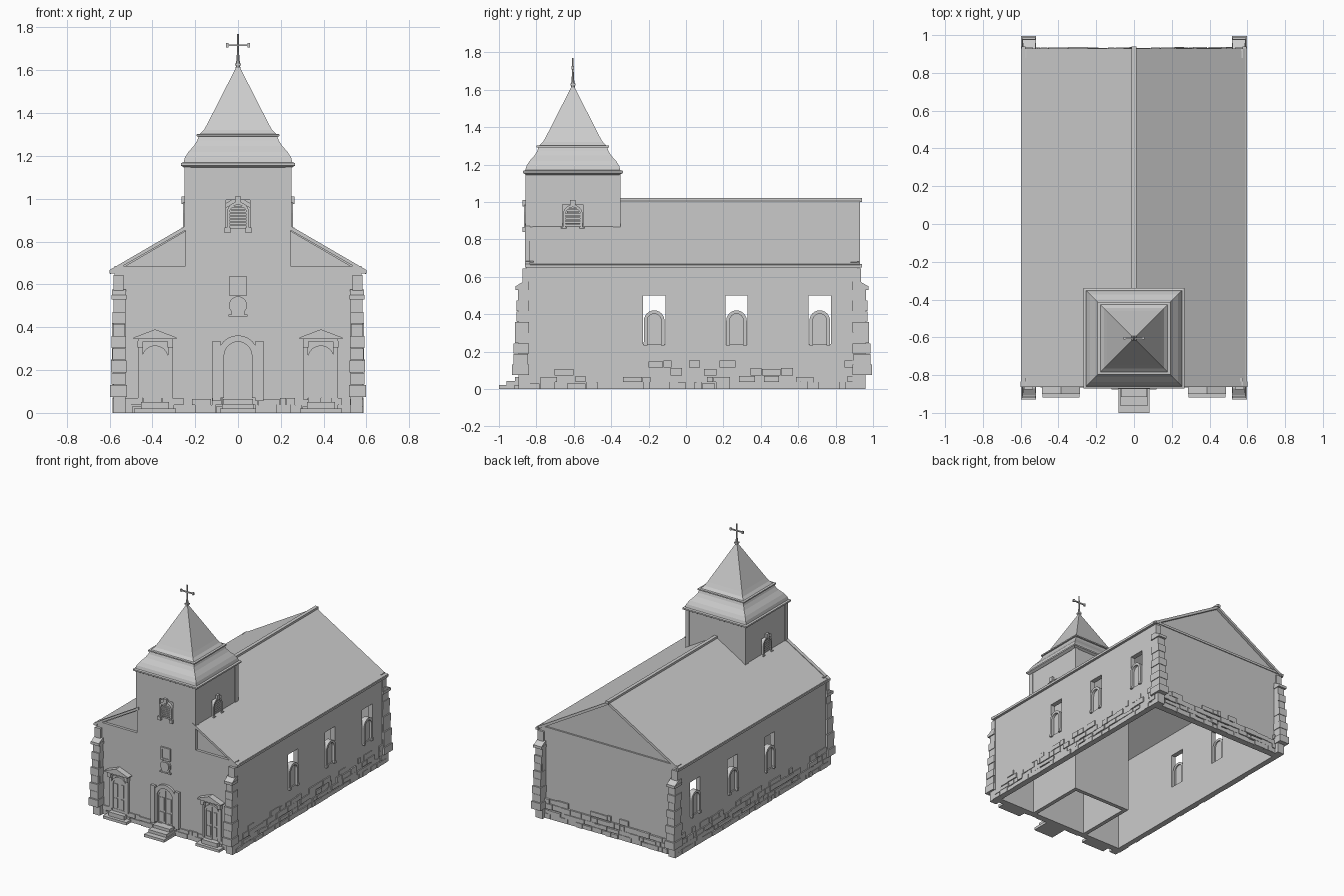
import bpy, bmesh, math, random
from mathutils import Vector

if "Cube" in bpy.data.objects:
    bpy.data.objects.remove(bpy.data.objects["Cube"])
random.seed(4)


def finish(name, bm):
    bmesh.ops.recalc_face_normals(bm, faces=bm.faces)
    me = bpy.data.meshes.new(name)
    bm.to_mesh(me)
    bm.free()
    ob = bpy.data.objects.new(name, me)
    bpy.context.collection.objects.link(ob)
    return ob


def add_box(bm, x0, x1, y0, y1, z0, z1):
    r = bmesh.ops.create_cube(bm, size=1)
    for v in r['verts']:
        v.co = Vector(((x0 + x1) / 2 + v.co.x * (x1 - x0), (y0 + y1) / 2 + v.co.y * (y1 - y0),
                       (z0 + z1) / 2 + v.co.z * (z1 - z0)))


def boxes(name, *bs):
    bm = bmesh.new()
    for b in bs:
        add_box(bm, *b)
    return finish(name, bm)


def prism(name, pts, axis, d0, d1):
    """Extrude a (u, z) outline along y or x."""
    bm = bmesh.new()
    put = (lambda u, v, d: (u, d, v)) if axis == 'y' else (lambda u, v, d: (d, u, v))
    a = [bm.verts.new(put(u, v, d0)) for u, v in pts]
    b = [bm.verts.new(put(u, v, d1)) for u, v in pts]
    bm.faces.new(a)
    bm.faces.new(b)
    for i in range(len(pts)):
        j = (i + 1) % len(pts)
        bm.faces.new((a[i], a[j], b[j], b[i]))
    return finish(name, bm)


def arch(c, w, z0, z1, n=12):
    """Round-topped outline, half width w, from z0 to crown z1."""
    arc = [(c + w * math.cos(math.pi * i / n), z1 - w + w * math.sin(math.pi * i / n)) for i in range(n + 1)]
    return [(c + w, z0)] + arc + [(c - w, z0)]


def arch_band(c, w, z0, z1, t):
    return arch(c, w, z0, z1) + arch(c, w - t, z0, z1 - t)[::-1]


def wall(name, axis, u0, u1, d0, d1, z0, z1, holes, h0, h1):
    """Wall along an axis with a row of rectangular openings."""
    segs = [(u0, u1, z0, h0), (u0, u1, h1, z1)]
    edges = [u0] + [e for h in holes for e in h] + [u1]
    segs += [(edges[i], edges[i + 1], h0, h1) for i in range(0, len(edges), 2)]
    if axis == 'x':
        return boxes(name, *[(a, b, d0, d1, c, d) for a, b, c, d in segs])
    return boxes(name, *[(d0, d1, a, b, c, d) for a, b, c, d in segs])


def loft_square(name, prof, cy):
    """Stack of square rings (half width, z), closed at both ends."""
    bm = bmesh.new()
    rings = [[bm.verts.new((sx * r, cy + sy * r, z)) for sx, sy in ((-1, -1), (1, -1), (1, 1), (-1, 1))]
             for r, z in prof]
    bm.faces.new(rings[0])
    for a, b in zip(rings, rings[1:]):
        for i in range(4):
            j = (i + 1) % 4
            bm.faces.new((a[i], a[j], b[j], b[i]))
    bm.faces.new(rings[-1])
    return finish(name, bm)


# nave walls
F = -0.855
WIN = (-0.17, 0.27, 0.715)
for s in (-1, 1):
    wall("side_wall", 'y', F, 0.92, min(s * .54, s * .577), max(s * .54, s * .577), 0, 0.67,
         [(y - .06, y + .06) for y in WIN], .24, .5)
    for y in WIN:
        prism("window_frame", arch_band(y, .055, .235, .42, .018), 'x', s * .55, s * .588)
        prism("window_pane", arch(y, .038, .24, .403), 'x', s * .56, s * .568)
        boxes("window_feet", *[(min(s * .55, s * .592), max(s * .55, s * .592), y + k - .01, y + k + .01, .232, .25)
                               for k in (-.046, .046)])
prism("front_wall", [(-.577, 0), (.577, 0), (.577, .685), (.225, .685), (.225, .86), (-.225, .86),
                     (-.225, .685), (-.577, .685)], 'y', F, F + .04)
boxes("back_wall", (-.577, .577, .88, .92, 0, .68))
for y in (-.835, .885):
    prism("gable", [(-.57, .66), (.57, .66), (0, 1.0)], 'y', y, y + .025)
boxes("back_cornice", (-.577, .577, .915, .926, .665, .682))

# roof
prism("roof", [(0, 1.012), (.598, .663), (.598, .648), (.575, .655), (0, .99), (-.575, .655),
               (-.598, .648), (-.598, .663)], 'y', -.845, .93)
boxes("ridge_cap", (-.013, .013, -.4, .94, 1.0, 1.02))
for s in (-1, 1):
    boxes("eave_cornice", (s * .585 - .01, s * .585 + .01, -.86, .94, .65, .668))
    prism("front_verge", [(s * .225, .885), (s * .6, .667), (s * .6, .65), (s * .225, .865)], 'y', -.862, -.835)

# plinth stones
plinth = bmesh.new()
for row, (z0, z1, keep) in enumerate(((0, .036, 1), (.038, .07, .96), (.073, .112, .85), (.115, .153, .6))):
    for side in range(4):
        if side == 0 and row > 1:
            continue
        lo, hi = (-.582, .582) if side < 2 else (F, .93)
        t = lo
        while t < hi - .01:
            e = min(t + random.uniform(.03, .11), hi)
            p = random.uniform(.004, .011)
            if random.random() < keep:
                top = z1 - random.choice((0, 0, .006))
                if side == 0:
                    add_box(plinth, t, e - .003, F - p, F + .02, z0, top)
                elif side == 1:
                    add_box(plinth, t, e - .003, .9, .925 + p, z0, top)
                else:
                    s = 1 if side == 2 else -1
                    add_box(plinth, *sorted((s * .55, s * (.576 + p))), t, e - .003, z0, top)
            t = e
finish("plinth_stones", plinth)

# corner buttresses
for s in (-1, 1):
    for f in (-1, 1):
        bm = bmesh.new()
        yo, yi = (-.93, -.84) if f < 0 else (.995, .89)
        n = 8
        for i in range(n):
            z0 = .075 + i * .057
            k = i / (n - 1)
            j = .005 * (i % 2)
            add_box(bm, *sorted((s * (.518 + .008 * k + j), s * (.597 - .012 * k - j))),
                    *sorted((yo - f * (.028 * k + j), yi + f * j)), z0, z0 + .055)
        add_box(bm, *sorted((s * .525, s * .582)), *sorted((yo - f * .035, yi)), 0, .53)
        add_box(bm, *sorted((s * .52, s * .59)), *sorted((yo - f * .018, yi)), .53, .55)
        finish("buttress", bm)
        prism("buttress_cap", [(yo - f * .022, .55), (yi, .55), (yi, .575), (f * (.87 if f < 0 else .93), .575)],
              'x', s * .522, s * .588)
        boxes("corner_strip", (*sorted((s * .535, s * .582)), *sorted((f * (.875 if f < 0 else .935), yi)), .55, .645))

# tower walls with louvred openings
T, CY = .245, -.605
wall("tower_front", 'x', -T, T, CY - .25, CY - .22, 0.68, 1.16, [(-.055, .055)], .86, .995)
boxes("tower_back", (-T, T, CY + .22, CY + .25, 0, 1.16))
for s in (-1, 1):
    wall("tower_side", 'y', CY - .245, CY + .245, *sorted((s * .215, s * T)), 0, 1.16,
         [(CY - .055, CY + .055)], .87, .985)
    for y in (CY - .235, CY + .235):
        boxes("tower_corner", (s * .235 - .014, s * .235 + .014, y - .019, y + .019, .855, 1.15))
for axis, c, s, d in (('y', 0, -1, CY - .25), ('x', CY, -1, -T), ('x', CY, 1, T)):
    i = -s
    prism("louver_frame", arch_band(c, .052, .86, .985, .013), axis, d + i * .025, d - i * .012)
    louver = []
    for k in range(7):
        z = .872 + k * .014
        w = .04 if k < 5 else .03
        a, b = sorted((d + i * .02, d - i * .006))
        louver.append((c - w, c + w, a, b, z, z + .009) if axis == 'y' else (a, b, c - w, c + w, z, z + .009))
    a, b = sorted((d + i * .02, d - i * .018))
    for u0, u1, z0, z1 in ((-.014, .014, .975, 1.01), (-.062, -.035, .84, .865), (.035, .062, .84, .865)):
        louver.append((c + u0, c + u1, a, b, z0, z1) if axis == 'y' else (a, b, c + u0, c + u1, z0, z1))
    boxes("louver_slats", *louver)

# tower roof and cross
loft_square("tower_roof", [(.25, 1.145), (.267, 1.155), (.267, 1.166), (.254, 1.17), (.248, 1.192), (.232, 1.218),
                           (.206, 1.247), (.19, 1.272), (.184, 1.29), (.193, 1.292), (.193, 1.301), (.178, 1.303),
                           (.16, 1.32), (.144, 1.348), (.003, 1.625)], CY)
bm = bmesh.new()
for r0, r1, z0, z1 in ((.011, .005, 1.61, 1.68), (.005, .004, 1.68, 1.77)):
    g = bmesh.ops.create_cone(bm, segments=8, radius1=r0, radius2=r1, depth=z1 - z0, cap_ends=True)
    bmesh.ops.translate(bm, verts=g['verts'], vec=(0, CY, (z0 + z1) / 2))
add_box(bm, -.05, .05, CY - .004, CY + .004, 1.712, 1.721)
for s in (-1, 1):
    add_box(bm, s * .05 - .005, s * .05 + .005, CY - .006, CY + .006, 1.707, 1.726)
add_box(bm, -.013, .013, CY - .013, CY + .013, 1.622, 1.632)
finish("cross", bm)

# main door
prism("door_surround", arch_band(0, .095, .07, .362, .03), 'y', F - .018, F + .01)
prism("door_inner_arch", arch_band(0, .075, .07, .335, .018), 'y', F - .01, F + .01)
prism("door_leaf", arch(0, .06, .065, .32), 'y', F - .005, F + .005)
boxes("door_trim", (-.003, .003, F - .011, F, .07, .315),
      *[(s * .03 - .018, s * .03 + .018, F - .009, F, a, b) for s in (-1, 1) for a, b in ((.08, .15), (.165, .26))],
      *[(s * .1 - .018, s * .1 + .018, F - .02, F, a, b) for s in (-1, 1) for a, b in ((.055, .085), (.085, .31), (.31, .335))])
boxes("main_steps", (-.083, .083, -1.0, F, 0, .02), (-.075, .075, -.96, F, .02, .042), (-.07, .07, -.915, F, .042, .064))

# side doors
for s in (-1, 1):
    c = s * .387
    prism("side_door_leaf", arch(c, .055, .07, .31), 'y', F - .005, F + .005)
    prism("side_door_arch", arch_band(c, .062, .07, .315, .014), 'y', F - .012, F + .005)
    boxes("side_door_trim", (c - .003, c + .003, F - .01, F, .07, .3),
          *[(c + k * .025 - .014, c + k * .025 + .014, F - .009, F, a, b) for k in (-1, 1) for a, b in ((.08, .15), (.165, .26))],
          *[(c + k * .07 - .01, c + k * .07 + .01, F - .015, F, .06, .32) for k in (-1, 1)],
          *[(c + k * .07 - .013, c + k * .07 + .013, F - .03, F, .305, .335) for k in (-1, 1)],
          (c - .08, c + .08, F - .035, F, .333, .345))
    prism("side_door_pediment", [(c - .1, .345), (c + .1, .345), (c + .1, .352), (c, .39), (c - .1, .352)], 'y', F - .045, F)
    boxes("side_steps", (c - .098, c + .098, -.918, F, 0, .02), (c - .065, c + .065, -.895, F, .02, .05))

# facade plaque and round niche
boxes("plaque", (-.026, .026, F - .006, F, .558, .627), (-.04, -.026, F - .012, F, .545, .64), (.026, .04, F - .012, F, .545, .64),
      (-.026, .026, F - .012, F, .545, .558), (-.026, .026, F - .012, F, .627, .64), (-.045, .045, F - .015, F, .45, .46),
      (-.03, .03, F - .012, F, .46, .472))
for r, d in ((.042, .012), (.032, .016)):
    prism("round_niche", [(r * math.cos(a * math.pi / 12), .502 + r * math.sin(a * math.pi / 12)) for a in range(24)], 'y', F - d, F)
